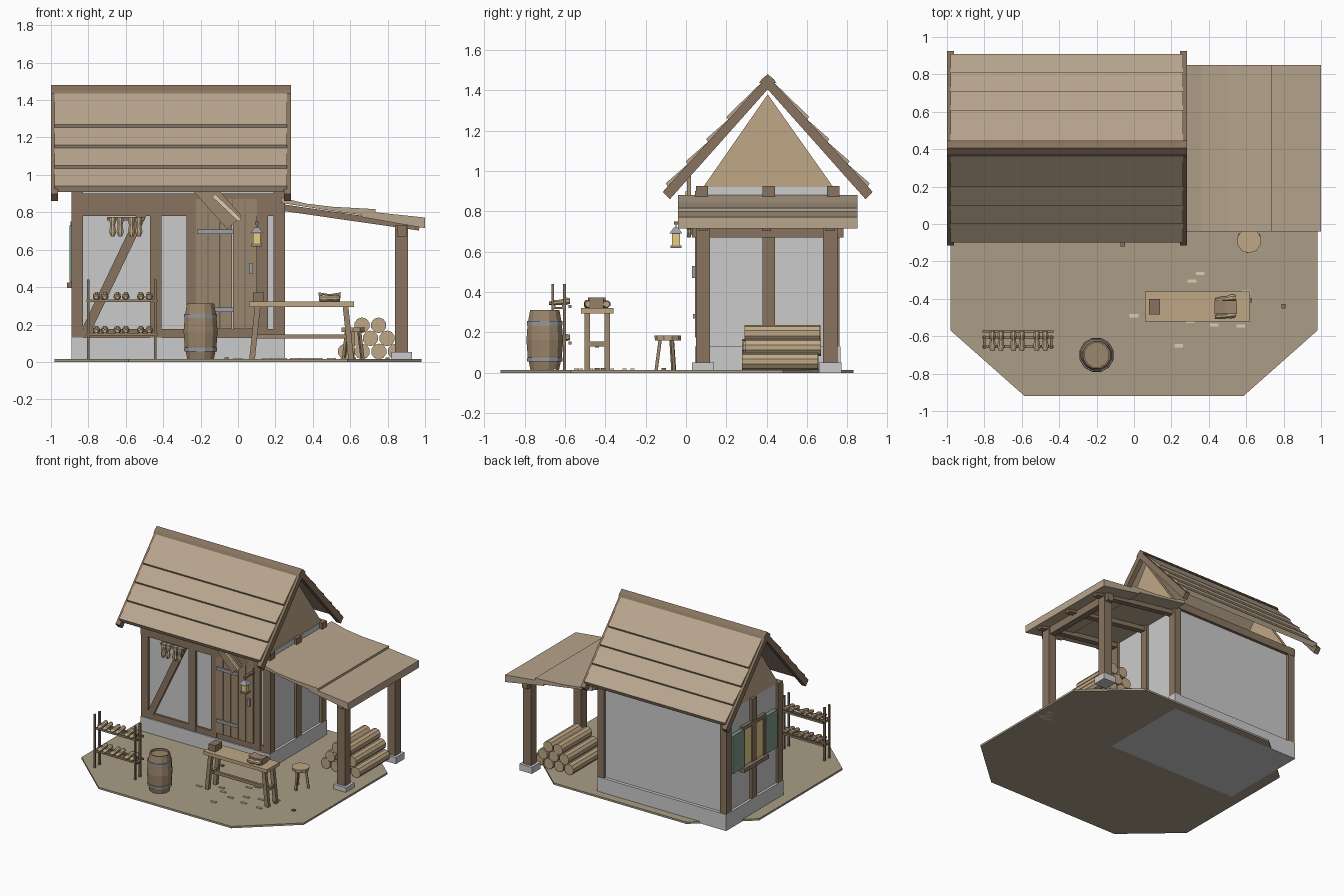
import bpy, bmesh, math, random
from mathutils import Vector, Matrix

if "Cube" in bpy.data.objects:
    bpy.data.objects.remove(bpy.data.objects["Cube"])

random.seed(4)

def mat(name, r, g, b):
    m = bpy.data.materials.new(name)
    m.diffuse_color = (r, g, b, 1)
    m.use_nodes = True
    m.node_tree.nodes["Principled BSDF"].inputs["Base Color"].default_value = m.diffuse_color
    return m

DARK = mat("dark_timber", .25, .175, .115)
WOOD = mat("board_wood", .33, .24, .15)
ROOF = mat("roof_wood", .48, .38, .27)
TAN = mat("pale_wood", .52, .39, .24)
EARTH = mat("earth", .40, .34, .24)
IRON = mat("iron", .34, .35, .38)
AMBER = mat("amber_glass", .78, .62, .25)
GREEN = mat("green_paint", .20, .32, .24)
CREAM = mat("shavings", .72, .62, .42)

def finish(name, bm, m):
    bmesh.ops.recalc_face_normals(bm, faces=bm.faces)
    me = bpy.data.meshes.new(name)
    bm.to_mesh(me)
    bm.free()
    ob = bpy.data.objects.new(name, me)
    bpy.context.collection.objects.link(ob)
    if m:
        me.materials.append(m)
    return ob

def box(name, x0, x1, y0, y1, z0, z1, m=None):
    bm = bmesh.new()
    bmesh.ops.create_cube(bm, size=1, matrix=Matrix.Translation(((x0+x1)/2, (y0+y1)/2, (z0+z1)/2))
                          @ Matrix.Diagonal((x1-x0, y1-y0, z1-z0, 1)))
    return finish(name, bm, m)

def beam(name, p, q, w, h, m, up=(0, 0, 1)):
    """Bar from p to q; h is measured along 'up', w across it."""
    p, q = Vector(p), Vector(q)
    d = (q - p).normalized()
    s = d.cross(Vector(up)).normalized()
    u = s.cross(d)
    rot = Matrix((d, s, u)).transposed().to_4x4()
    bm = bmesh.new()
    bmesh.ops.create_cube(bm, size=1, matrix=Matrix.Translation((p+q)/2) @ rot
                          @ Matrix.Diagonal(((q-p).length, w, h, 1)))
    return finish(name, bm, m)

def prism(name, pts, axis, a, b, m=None):
    """Extrude a 2D outline along an axis: 'x' (y,z), 'y' (x,z) or 'z' (x,y)."""
    put = {'x': lambda u, v, t: (t, u, v), 'y': lambda u, v, t: (u, t, v), 'z': lambda u, v, t: (u, v, t)}[axis]
    bm = bmesh.new()
    lo = [bm.verts.new(put(u, v, a)) for u, v in pts]
    hi = [bm.verts.new(put(u, v, b)) for u, v in pts]
    bm.faces.new(lo)
    bm.faces.new(hi)
    for i in range(len(pts)):
        j = (i + 1) % len(pts)
        bm.faces.new((lo[i], lo[j], hi[j], hi[i]))
    return finish(name, bm, m)

def loft(name, origin, rings, n, m, rot=None):
    """Rings (radius_x, radius_y, offset_y, z) joined along z, then rotated and moved."""
    bm = bmesh.new()
    M = Matrix.Translation(origin) @ (rot or Matrix())
    vs = [[bm.verts.new(M @ Vector((rx*math.cos(2*math.pi*(i+.5)/n), oy+ry*math.sin(2*math.pi*(i+.5)/n), z)))
           for i in range(n)] for rx, ry, oy, z in rings]
    bm.faces.new(vs[0])
    bm.faces.new(vs[-1])
    for a, b in zip(vs, vs[1:]):
        for i in range(n):
            j = (i + 1) % n
            bm.faces.new((a[i], a[j], b[j], b[i]))
    return finish(name, bm, m)

# Ground slab
prism("ground", [(-.98, -.57), (-.585, -.92), (.585, -.92), (.98, -.57),
                 (.98, .48), (.585, .83), (-.585, .83), (-.98, .48)], 'z', 0, .015, EARTH)

# House body
box("foundation", -.89, .25, .045, .765, 0, .13)
box("walls", -.87, .23, .07, .74, .13, .92)
for x0, x1 in ((-.89, -.83), (.19, .25)):
    for y0 in (.05, .38, .70):
        box("wall_post", x0, x1, y0, y0 + .06, .13, .925, DARK)
for x0, x1 in ((-.47, -.41), (-.275, -.225), (.105, .16)):
    box("front_post", x0, x1, .05, .09, .13, .88, DARK)
box("front_sill", -.83, .19, .055, .09, .13, .175, DARK)
box("front_plate", -.89, .25, .045, .09, .78, .9, DARK)
box("back_plate", -.89, .25, .72, .762, .86, .92, DARK)
beam("front_brace", (-.81, .065, .17), (-.485, .065, .85), .05, .03, DARK, up=(0, 1, 0))

# Door with strap hinges
for i in range(5):
    x = -.225 + i * .066
    box("door_plank", x, x + .062, .045, .075, .175, .87, WOOD)
for z in (.28, .695):
    box("hinge", -.22, -.025, .035, .05, z - .012, z + .012, IRON)
box("door_latch", .06, .08, .03, .05, .47, .53, IRON)

# Tilted board and blade above the door
beam("hanging_board", (-.22, .015, .97), (-.018, .015, .745), .105, .02, WOOD, up=(0, 1, 0))
beam("hanging_blade", (-.13, 0, .89), (.01, 0, .758), .022, .012, CREAM, up=(0, 1, 0))

# Gables
for x0 in (-.87, .19):
    prism("gable", [(.085, .92), (.73, .92), (.405, 1.38)], 'x', x0, x0 + .035, TAN)

# Main roof: four overlapping courses a side, verge boards and ridge
RY = .405
def top(d):
    return 1.465 - 1.1 * d
for s in (-1, 1):
    for d0, d1 in ((0, .205), (.185, .305), (.285, .405), (.385, .505)):
        prism("roof_course", [(RY + s*d0, top(d0) + .003), (RY + s*d1, top(d1) + .03),
                              (RY + s*(d1 - .018), top(d1) - .002), (RY + s*d0, top(d0) - .022)],
              'x', -.98, .262, ROOF)
    for x0 in (-1, .245):
        prism("verge_board", [(RY, 1.47), (RY + s*.52, .897), (RY + s*.485, .86), (RY, 1.405)],
              'x', x0, x0 + .038, DARK)
prism("ridge_cap", [(.362, 1.435), (.375, 1.455), (.405, 1.48), (.435, 1.455), (.448, 1.435), (.405, 1.44)],
      'x', -1, .283, DARK)

# Lean-to
prism("lean_to_upper_course", [(.23, .88), (.36, .847), (.5, .83), (.735, .817), (.735, .775), (.5, .808), (.23, .85)],
      'y', -.04, .85, ROOF)
prism("lean_to_lower_course", [(.66, .805), (.735, .8), (1, .772), (1, .715), (.66, .775)], 'y', -.04, .85, ROOF)
for y in (.085, .4, .715):
    beam("lean_to_rafter", (.24, y, .825), (.97, y, .72), .045, .035, DARK)
box("lean_to_beam", .85, .9, .03, .78, .67, .73, DARK)
for y in (.085, .715):
    box("lean_to_post", .84, .91, y - .035, y + .035, .04, .73, DARK)
    box("post_stone", .82, .93, y - .055, y + .055, 0, .052)

# Firewood stack
for row, count in enumerate((4, 3, 2)):
    for i in range(count):
        x = .575 + row * .044 + i * .089
        loft("log", (x, .66 + random.uniform(-.01, .01), .056 + row * .07),
             [(.042, .042, 0, 0), (.042, .042, 0, .375)], 10, TAN, Matrix.Rotation(math.pi/2, 4, 'X'))

# Window with shutters on the left wall
box("window_pane", -.885, -.865, .29, .54, .43, .72, AMBER)
box("window_sill", -.915, -.87, .26, .57, .395, .425, DARK)
box("window_head", -.895, -.87, .27, .56, .72, .75, DARK)
for y0 in (.275, .535):
    box("window_jamb", -.895, -.87, y0, y0 + .02, .42, .73, DARK)
for y0 in (.135, .555):
    box("shutter", -.9, -.87, y0, y0 + .14, .43, .73, GREEN)

# Lantern
box("lantern_bracket", .09, .11, -.06, .06, .735, .75, DARK)
box("lantern_hook", .097, .103, -.053, -.047, .71, .735, IRON)
loft("lantern_cap", (.1, -.05, .69), [(.046, .046, 0, 0), (.015, .015, 0, .03)], 4, IRON)
box("lantern_glass", .08, .12, -.07, -.03, .63, .69, AMBER)
box("lantern_base", .073, .127, -.077, -.023, .618, .632, WOOD)

# Shoe-last helper: pointed toe, narrow waist, wide heel; built along z
def last(name, loc, rot, k=1):
    rings = [(.010, .009, -.006, 0), (.021, .014, -.003, .025), (.014, .014, 0, .06),
             (.019, .020, .005, .085), (.014, .015, .006, .105)]
    loft(name, loc, [tuple(v * k for v in r) for r in rings], 8, TAN, rot)

# Wall rail with hanging lasts
box("wall_rail", -.7, -.5, .025, .05, .755, .775, DARK)
for x in (-.67, -.63, -.57, -.53):
    last("hanging_last", (x, .02, .67), Matrix())

# Drying rack
for x in (-.8, -.443):
    for y in (-.66, -.602):
        box("rack_post", x - .007, x + .007, y - .007, y + .007, .01, .44, DARK)
    for z in (.14, .325):
        box("rack_end_bar", x - .006, x + .006, -.66, -.6, z - .01, z, DARK)
for z in (.155, .335):
    for y in (-.655, -.607, -.575):
        box("rack_rail", -.81, -.43, y - .007, y + .007, z - .014, z, WOOD)
    for x in (-.757, -.712, -.645, -.6, -.52, -.475):
        last("rack_last", (x, -.68, z + .015), Matrix.Rotation(-math.pi/2, 4, 'X')
             @ Matrix.Rotation(math.pi, 4, 'Z'))

# Barrel
loft("barrel", (-.2, -.7, .012), [(r, r, 0, z) for r, z in
     ((.073, 0), (.088, .07), (.094, .15), (.088, .23), (.075, .3), (.066, .3), (.066, .285))], 12, WOOD)
for z in (.055, .235):
    loft("barrel_hoop", (-.2, -.7, z), [(.09, .09, 0, 0), (.092, .092, 0, .022)], 12, IRON)

# Workbench
box("bench_top", .06, .62, -.52, -.36, .295, .322, TAN)
for s in (-1, 1):
    for y in (-.49, -.39):
        beam("bench_leg", (.34 + s*.235, y, .297), (.34 + s*.265, y, .012), .028, .03, WOOD)
    box("bench_end_rail", .34 + s*.25 - .012, .34 + s*.25 + .012, -.49, -.39, .13, .155, WOOD)
box("bench_stretcher", .09, .59, -.45, -.43, .125, .148, WOOD)
box("bench_box", .08, .14, -.485, -.4, .322, .372, DARK)
prism("bench_tool_body", [(.435, .322), (.545, .322), (.55, .372), (.49, .362), (.43, .372)],
      'y', -.48, -.41, WOOD)
for y in (-.49, -.4):
    last("bench_last", (.432, y, .34), Matrix.Rotation(math.pi/2, 4, 'Y'), 1.05)

# Stool
loft("stool_seat", (.615, -.09, .16), [(.064, .064, 0, 0), (.066, .066, 0, .024)], 10, TAN)
for k in range(3):
    c, s = math.cos(k*2.094 + .5), math.sin(k*2.094 + .5)
    beam("stool_leg", (.615 + .038*c, -.09 + .038*s, .165), (.615 + .058*c, -.09 + .058*s, .012), .016, .016, WOOD)

# Shavings and scraps on the ground
for x, y in ((0, -.49), (.31, -.305), (.355, -.265), (.24, -.65), (.57, -.545), (.6, -.365),
             (.43, -.54), (.39, -.45), (.2, -.47), (.15, -.42), (.3, -.52), (.5, -.42)):
    box("shaving", x - .023, x + .023, y - .009, y + .009, .014, .021, CREAM)
for x, y in ((.8, -.44), (-.06, -.11), (.62, -.41)):
    box("scrap", x - .011, x + .011, y - .011, y + .011, .014, .024, DARK)
